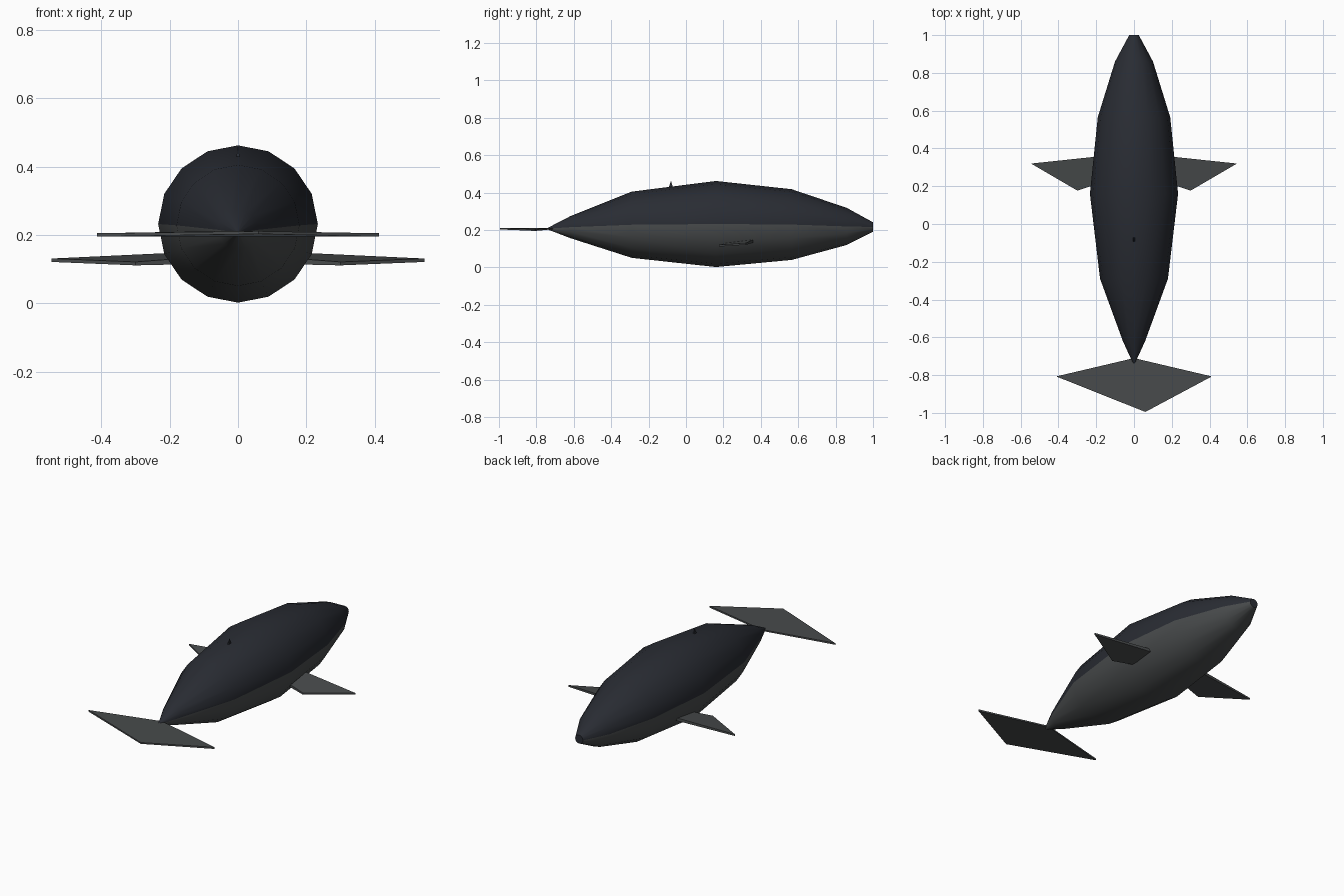
import bpy, bmesh, math

if "Cube" in bpy.data.objects:
    bpy.data.objects.remove(bpy.data.objects["Cube"])


def material(name, rgb):
    m = bpy.data.materials.new(name)
    m.diffuse_color = (*rgb, 1)
    m.use_nodes = True
    m.node_tree.nodes["Principled BSDF"].inputs["Base Color"].default_value = m.diffuse_color
    return m


DARK = material("dark_back", (0.022, 0.025, 0.033))
GREY = material("grey_belly", (0.065, 0.07, 0.072))


def make(name, bm, mats):
    bmesh.ops.recalc_face_normals(bm, faces=bm.faces)
    me = bpy.data.meshes.new(name)
    bm.to_mesh(me)
    bm.free()
    for m in mats:
        me.materials.append(m)
    ob = bpy.data.objects.new(name, me)
    bpy.context.collection.objects.link(ob)
    return ob


def slab(name, outline, mats):
    """Thin plate from (x, y, z, half thickness) corners."""
    bm = bmesh.new()
    top = [bm.verts.new((x, y, z + t)) for x, y, z, t in outline]
    low = [bm.verts.new((x, y, z - t)) for x, y, z, t in outline]
    bm.faces.new(top)
    bm.faces.new(low[::-1])
    n = len(outline)
    for i in range(n):
        j = (i + 1) % n
        bm.faces.new((top[i], low[i], low[j], top[j]))
    return make(name, bm, mats)


# Body: 16-sided rings (y, centre z, radius) along the length
SIDES = 16
RINGS = [(-0.74, 0.207, 0.004), (-0.62, 0.215, 0.058), (-0.29, 0.228, 0.177),
         (0.16, 0.232, 0.230), (0.565, 0.229, 0.189), (0.86, 0.219, 0.099),
         (1.0, 0.216, 0.025)]
bm = bmesh.new()
rings = []
for y, zc, r in RINGS:
    rings.append([bm.verts.new((r * 1.015 * math.sin(2 * math.pi * i / SIDES), y,
                                zc + r * math.cos(2 * math.pi * i / SIDES)))
                  for i in range(SIDES)])
for a, b in zip(rings, rings[1:]):
    for i in range(SIDES):
        j = (i + 1) % SIDES
        f = bm.faces.new((a[i], a[j], b[j], b[i]))
        f.material_index = 1 if 4 <= i < 12 else 0
bm.faces.new(rings[0])
bm.faces.new(rings[-1])
body = make("body", bm, [DARK, GREY])
bpy.context.view_layer.objects.active = body
body.select_set(True)
bpy.ops.object.shade_smooth_by_angle(angle=math.radians(30))

# Side fins, mirrored left and right
fin = slab("side_fins", [(0.12, 0.365, 0.142, 0.009), (0.545, 0.32, 0.126, 0.005),
                         (0.30, 0.177, 0.116, 0.005), (0.12, 0.235, 0.125, 0.010)], [GREY])
fin.modifiers.new("mirror", 'MIRROR').use_mirror_merge = False

# Tail fluke
slab("tail_fluke", [(0, -0.71, 0.208, 0.004), (0.412, -0.807, 0.200, 0.005),
                    (0.06, -0.995, 0.207, 0.004), (-0.412, -0.807, 0.200, 0.005)], [GREY])

# Small back fin
bm = bmesh.new()
base = [bm.verts.new(p) for p in ((0.006, -0.095, 0.42), (0.006, -0.068, 0.42),
                                  (-0.006, -0.068, 0.42), (-0.006, -0.095, 0.42))]
tip = bm.verts.new((0, -0.08, 0.463))
bm.faces.new(base)
for i in range(4):
    bm.faces.new((base[i], base[(i + 1) % 4], tip))
make("back_fin", bm, [DARK])
